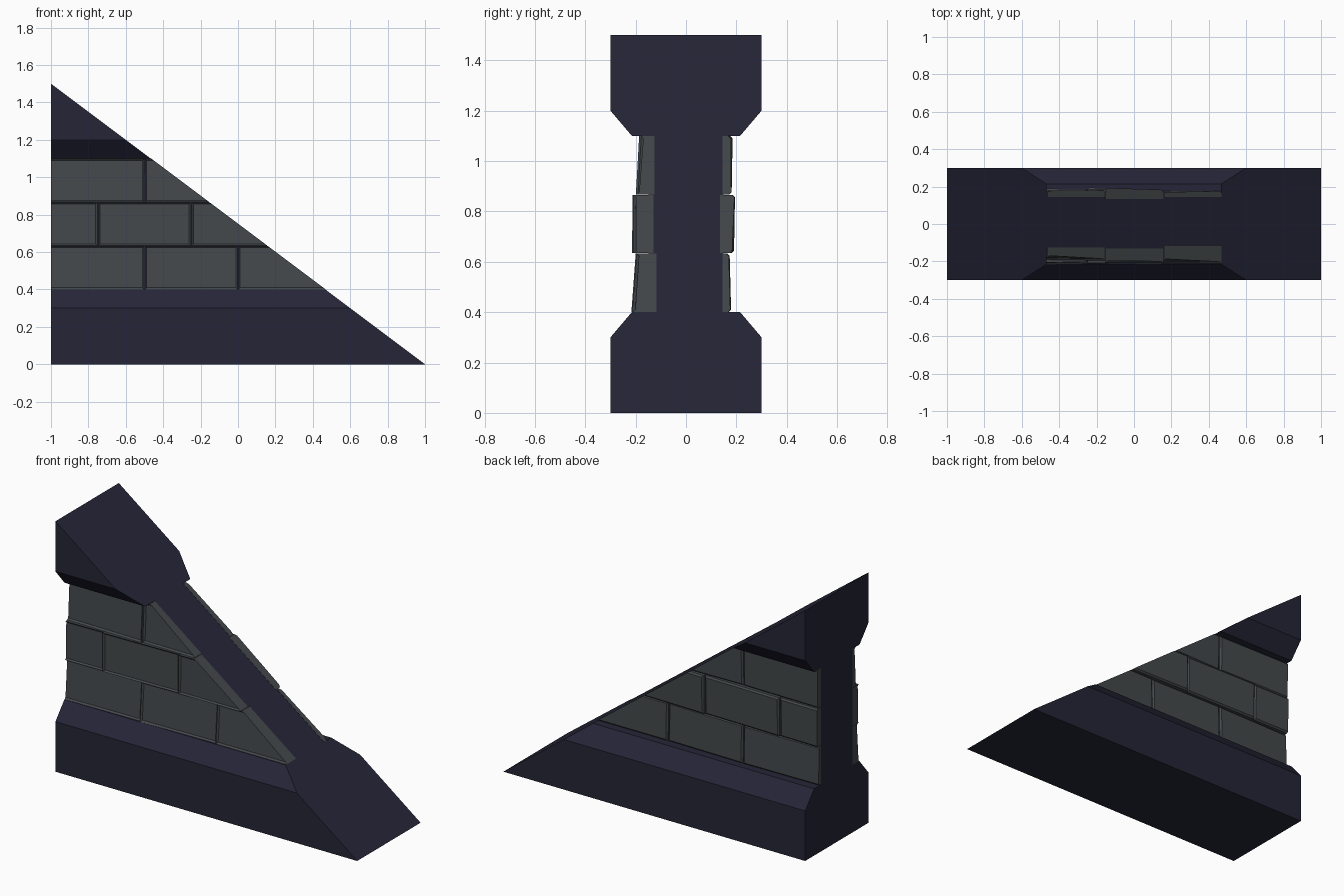
import bpy, bmesh, random
from mathutils import Vector

if "Cube" in bpy.data.objects:
    bpy.data.objects.remove(bpy.data.objects["Cube"])

random.seed(4)

def material(name, col):
    m = bpy.data.materials.new(name)
    m.diffuse_color = (*col, 1)
    m.use_nodes = True
    m.node_tree.nodes["Principled BSDF"].inputs["Base Color"].default_value = m.diffuse_color
    return m

NAVY = material("dark navy stone", (0.0185, 0.0185, 0.039))
GREY = material("grey brick", (0.056, 0.065, 0.069))

def finish(bm, name, mat):
    bmesh.ops.recalc_face_normals(bm, faces=bm.faces)
    me = bpy.data.meshes.new(name)
    bm.to_mesh(me)
    bm.free()
    me.materials.append(mat)
    ob = bpy.data.objects.new(name, me)
    bpy.context.collection.objects.link(ob)
    return ob

def slope_x(z):
    return 1 - z * 4 / 3

# Wall core: plinth, shaft and cap profile running from the flat end to the slope
half = [(0.3, 0), (0.3, 0.3), (0.215, 0.4), (0.148, 0.4),
        (0.148, 1.1), (0.215, 1.1), (0.3, 1.2), (0.3, 1.5)]
profile = half + [(-y, z) for y, z in reversed(half)]
bm = bmesh.new()
back = [bm.verts.new((-1, y, z)) for y, z in profile]
slope = [bm.verts.new((slope_x(z), y, z)) for y, z in profile]
bm.faces.new(back)
bm.faces.new(slope)
n = len(profile)
for i in range(n):
    j = (i + 1) % n
    bm.faces.new((back[i], back[j], slope[j], slope[i]))
bmesh.ops.remove_doubles(bm, verts=bm.verts, dist=1e-5)
finish(bm, "wall_core", NAVY)

def cut(bm, co, no):
    """Trim everything on the normal side and close the hole."""
    r = bmesh.ops.bisect_plane(bm, geom=bm.verts[:] + bm.edges[:] + bm.faces[:],
                               plane_co=co, plane_no=no, clear_outer=True)
    edges = [g for g in r["geom_cut"] if isinstance(g, bmesh.types.BMEdge)]
    if edges:
        bmesh.ops.edgeloop_fill(bm, edges=edges)

def brick(name, side, x0, x1, z0, z1, inner, low, high):
    bm = bmesh.new()
    bmesh.ops.create_cube(bm, size=1)
    twist = random.uniform(-0.006, 0.006)
    for v in bm.verts:
        outer = (high if v.co.z > 0 else low) + (twist if v.co.x > 0 else -twist)
        y = outer if v.co.y > 0 else inner
        v.co = Vector((x1 if v.co.x > 0 else x0, side * y, z1 if v.co.z > 0 else z0))
    # chamfer the four edges around the visible face
    rim = [e for e in bm.edges if all(abs(v.co.y) > inner + 0.01 for v in e.verts)]
    bmesh.ops.bevel(bm, geom=rim, offset=0.009, segments=1, affect='EDGES')
    cut(bm, (1.001, 0, 0.001), (0.6, 0, 0.8))
    cut(bm, (-0.9995, 0, 0), (-1, 0, 0))
    finish(bm, name, GREY)

# Brick courses: (start x, inner, low and high face depth) for front and back
h = 0.7 / 3
courses = {
    -1: [(-1.02, 0.118, 0.203, 0.186), (-1.25, 0.130, 0.200, 0.198), (-1.02, 0.125, 0.185, 0.172)],
    1: [(-1.02, 0.145, 0.176, 0.170), (-1.25, 0.135, 0.186, 0.190), (-1.02, 0.145, 0.178, 0.182)],
}
for side, rows in courses.items():
    label = "front" if side < 0 else "back"
    for r, (x, inner, low, high) in enumerate(rows):
        z0 = 0.4 + r * h
        right = -0.75 if r == 1 else -0.5
        while x < slope_x(z0) - 0.02:
            brick(f"{label}_brick_course_{r + 1}", side, x + 0.002, right - 0.002,
                  z0 + 0.001, z0 + h - 0.001, inner, low, high)
            x, right = right, right + 0.5
